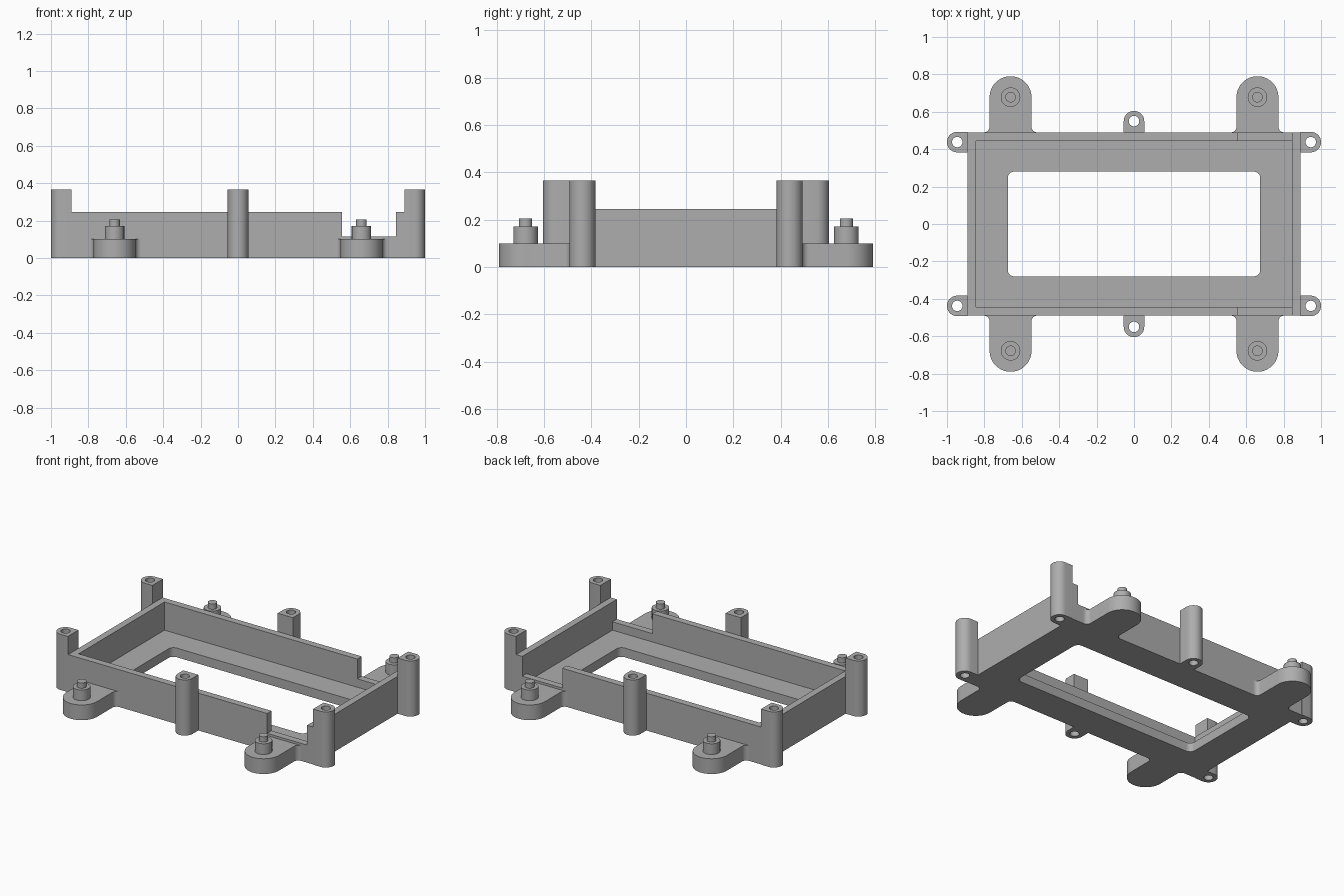
import bpy
import bmesh
from math import pi, cos, sin

if "Cube" in bpy.data.objects:
    bpy.data.objects.remove(bpy.data.objects["Cube"])

# One matte grey for the whole part
grey = bpy.data.materials.new("plain grey")
grey.use_nodes = True
colour = (0.42, 0.42, 0.42, 1)
grey.diffuse_color = colour
grey.node_tree.nodes["Principled BSDF"].inputs["Base Color"].default_value = colour


def arc(cx, cy, r, a0, a1, n=16):
    """Points along an arc, angles in half turns."""
    return [(cx + r * cos(pi * (a0 + (a1 - a0) * i / n)),
             cy + r * sin(pi * (a0 + (a1 - a0) * i / n))) for i in range(n + 1)]


def circle(cx, cy, r):
    return arc(cx, cy, r, 0, 2, 40)[:-1]


def rect(x0, x1, y0, y1):
    return [(x0, y0), (x1, y0), (x1, y1), (x0, y1)]


def extrude(name, loops, z0, z1):
    """Solid from closed outlines; inner outlines become holes."""
    curve = bpy.data.curves.new(name, 'CURVE')
    curve.dimensions = '2D'
    curve.fill_mode = 'BOTH'
    curve.extrude = (z1 - z0) / 2
    for pts in loops:
        spline = curve.splines.new('POLY')
        spline.points.add(len(pts) - 1)
        for p, (x, y) in zip(spline.points, pts):
            p.co = (x, y, 0, 1)
        spline.use_cyclic_u = True
    temp = bpy.data.objects.new(name, curve)
    bpy.context.collection.objects.link(temp)
    deps = bpy.context.evaluated_depsgraph_get()
    mesh = bpy.data.meshes.new_from_object(temp.evaluated_get(deps))
    bpy.data.objects.remove(temp)
    bm = bmesh.new()
    bm.from_mesh(mesh)
    bmesh.ops.remove_doubles(bm, verts=bm.verts, dist=0.0001)
    bmesh.ops.translate(bm, verts=bm.verts, vec=(0, 0, (z0 + z1) / 2))
    bmesh.ops.recalc_face_normals(bm, faces=bm.faces)
    bm.to_mesh(mesh)
    bm.free()
    mesh.materials.clear()
    mesh.materials.append(grey)
    ob = bpy.data.objects.new(name, mesh)
    bpy.context.collection.objects.link(ob)
    parts.append(ob)
    return ob


def cut(target, cutter):
    mod = target.modifiers.new("cut", 'BOOLEAN')
    mod.operation = 'DIFFERENCE'
    mod.solver = 'EXACT'
    mod.object = cutter
    bpy.context.view_layer.objects.active = target
    bpy.ops.object.modifier_apply(modifier=mod.name)
    parts.remove(cutter)
    bpy.data.objects.remove(cutter)


parts = []
W, D = 0.89, 0.49            # half width and half depth of the tray
WALL, POST = 0.245, 0.365    # heights

# Tray: block with a pocket, a rounded window and two wall notches
tray = extrude("tray", [rect(-W, W, -D, D)], 0, WALL)
cut(tray, extrude("pocket", [rect(-0.845, 0.845, -0.445, 0.445)], 0.06, 0.5))
r, wx, wy = 0.035, 0.64, 0.245
window = (arc(wx, wy, r, 0, 0.5, 8) + arc(-wx, wy, r, 0.5, 1, 8)
          + arc(-wx, -wy, r, 1, 1.5, 8) + arc(wx, -wy, r, 1.5, 2, 8))
cut(tray, extrude("window", [window], -0.1, 0.2))
cut(tray, extrude("notches", [rect(0.555, 0.845, -0.7, 0.7)], 0.115, 0.5))

# Screw posts: rounded outer end, flat against the tray, drilled through
R, HOLE = 0.055, 0.028
for sy, end in ((-1, "front"), (1, "back")):
    for sx, side in ((1, "left"), (-1, "right")):
        cx, cy = 0.945, 0.438
        outline = arc(cx, cy, R, -0.5, 0.5) + [(W, cy + R), (W, cy - R)]
        loops = [outline, circle(cx, cy, HOLE)]
        extrude(f"{end}_{side}_post",
                [[(sx * x, sy * y) for x, y in lp] for lp in loops], 0, POST)
    cy = 0.55
    outline = arc(0, cy, R, 0, 1) + [(-R, D), (R, D)]
    loops = [outline, circle(0, cy, HOLE)]
    extrude(f"{end}_middle_post",
            [[(x, sy * y) for x, y in lp] for lp in loops], 0, POST)

# Mounting ears with filleted roots, each with a stepped locating pin
EAR, FIL, EX, EY = 0.112, 0.03, 0.66, 0.678
for sy, end in ((-1, "front"), (1, "back")):
    for sx, side in ((1, "left"), (-1, "right")):
        ear = (arc(EX + EAR + FIL, D + FIL, FIL, 1.5, 1, 8)
               + arc(EX, EY, EAR, 0, 1, 32)
               + arc(EX - EAR - FIL, D + FIL, FIL, 0, -0.5, 8))
        extrude(f"{end}_{side}_ear", [[(sx * x, sy * y) for x, y in ear]], 0, 0.1)
        extrude(f"{end}_{side}_boss", [circle(sx * EX, sy * EY, 0.052)], 0.1, 0.17)
        extrude(f"{end}_{side}_pin", [circle(sx * EX, sy * EY, 0.028)], 0.17, 0.205)

# Smooth the round faces, keep the edges crisp
bpy.ops.object.select_all(action='DESELECT')
for ob in parts:
    ob.select_set(True)
bpy.context.view_layer.objects.active = tray
bpy.ops.object.shade_smooth_by_angle(angle=pi / 6)
